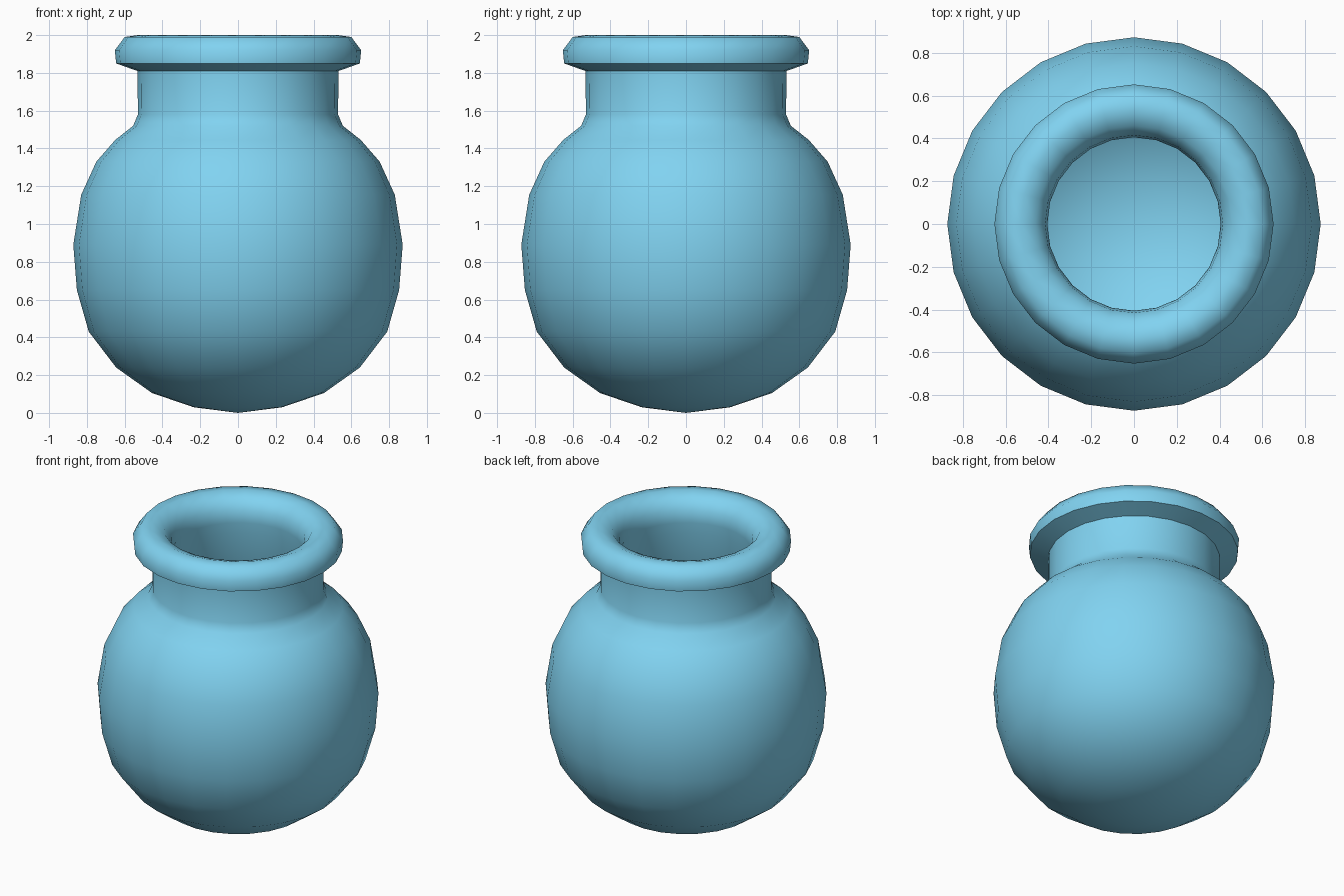
import bpy, bmesh, math

if "Cube" in bpy.data.objects:
    bpy.data.objects.remove(bpy.data.objects["Cube"])

SIDES = 24


def lathe(name, profile, material):
    """Spin an (r, z) profile round the z axis; r = 0 ends become poles."""
    bm = bmesh.new()
    verts = [bm.verts.new((r, 0, z)) for r, z in profile]
    edges = [bm.edges.new(pair) for pair in zip(verts, verts[1:])]
    bmesh.ops.spin(bm, geom=verts + edges, cent=(0, 0, 0), axis=(0, 0, 1),
                   angle=math.tau, steps=SIDES, use_duplicate=False)
    bmesh.ops.remove_doubles(bm, verts=bm.verts[:], dist=0.0005)
    bmesh.ops.recalc_face_normals(bm, faces=bm.faces[:])
    mesh = bpy.data.meshes.new(name)
    bm.to_mesh(mesh)
    bm.free()
    mesh.materials.append(material)
    obj = bpy.data.objects.new(name, mesh)
    bpy.context.collection.objects.link(obj)
    bpy.context.view_layer.objects.active = obj
    obj.select_set(True)
    bpy.ops.object.shade_smooth_by_angle(angle=math.radians(60))
    return obj


glaze = bpy.data.materials.new("blue_glaze")
glaze.diffuse_color = (0.22, 0.65, 0.88, 1)
glaze.use_nodes = True
glaze.node_tree.nodes["Principled BSDF"].inputs["Base Color"].default_value = glaze.diffuse_color

# Outer wall: round belly, then neck
belly = [(0, 0), (0.235, 0.03), (0.455, 0.105), (0.645, 0.24), (0.79, 0.43),
         (0.853, 0.65), (0.872, 0.89), (0.83, 1.155), (0.75, 1.33),
         (0.65, 1.445), (0.555, 1.52), (0.53, 1.58), (0.532, 1.81)]
# Rolled lip, over the top and into the mouth
lip = [(0.645, 1.85), (0.652, 1.92), (0.60, 1.99), (0.53, 2.0),
       (0.46, 1.975), (0.415, 1.91), (0.405, 1.83)]
# Inner wall: neck, then hollow bowl
hollow = [(0.425, 1.75), (0.425, 1.55), (0.48, 1.44), (0.57, 1.37),
          (0.66, 1.27), (0.73, 1.12), (0.765, 0.89), (0.75, 0.68),
          (0.69, 0.48), (0.57, 0.32), (0.40, 0.20), (0.21, 0.13), (0, 0.105)]

lathe("pot", belly + lip + hollow, glaze)
